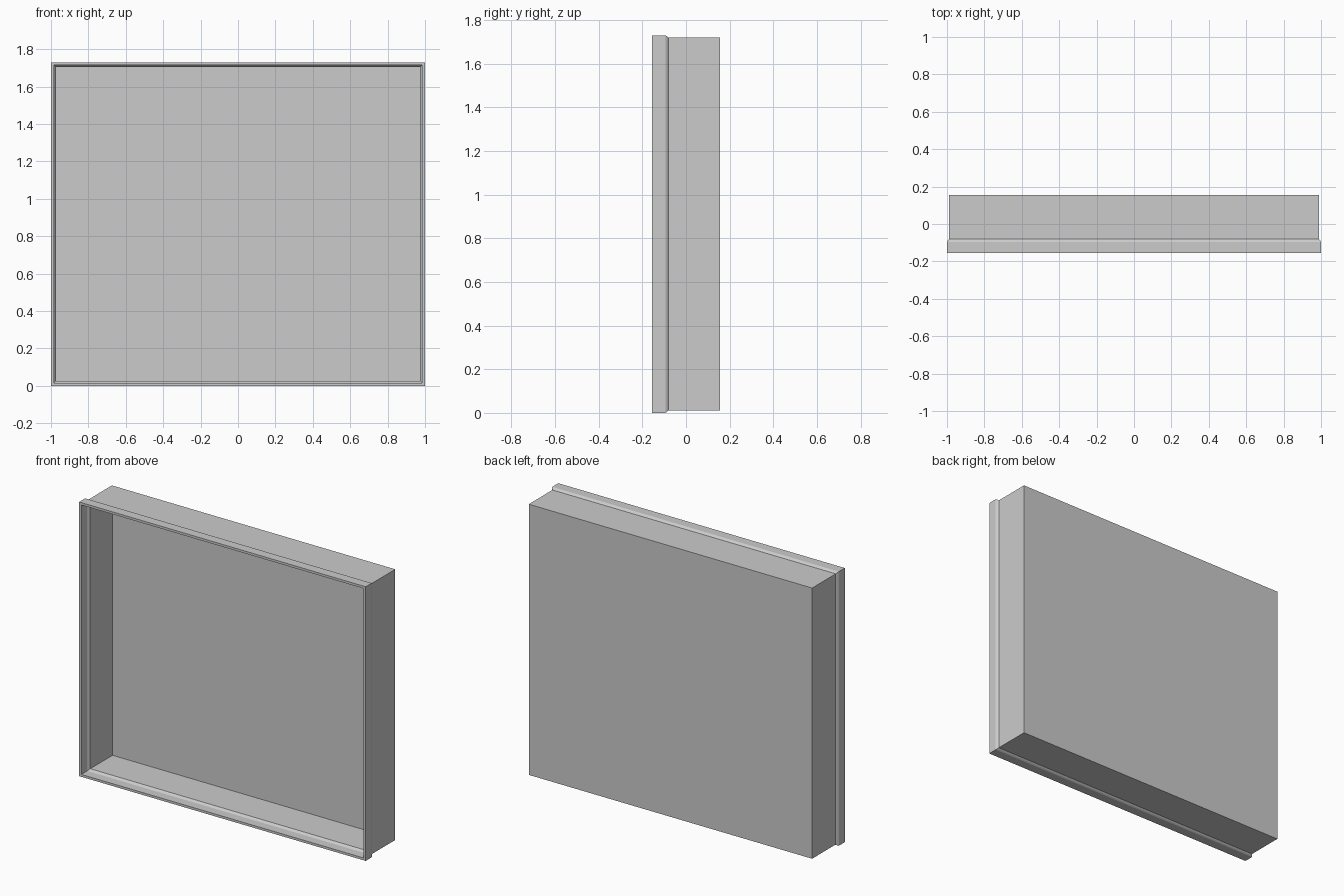
import bpy, bmesh

if "Cube" in bpy.data.objects:
    bpy.data.objects.remove(bpy.data.objects["Cube"])

W, H = 1.0, 1.73          # half width, full height of the rim
T = 0.015                 # wall thickness

# Wall profile: (inset from the rim outline, depth y), from the back outside,
# round the open front edge, to the back inside
profile = [
    (0.011, 0.155),
    (0.011, -0.080),
    (0.004, -0.088),
    (0.000, -0.095),
    (0.000, -0.155),
    (T, -0.155),
    (T, -0.097),
    (T + 0.004, -0.090),
    (T + 0.011, -0.082),
    (T + 0.011, 0.155 - T),
]

bm = bmesh.new()


def ring(inset, y):
    x, lo, hi = W - inset, inset, H - inset
    return [bm.verts.new(p) for p in ((-x, y, lo), (x, y, lo), (x, y, hi), (-x, y, hi))]


# Rectangular rings joined into walls with a stepped rim
rings = [ring(*p) for p in profile]
for a, b in zip(rings, rings[1:]):
    for i in range(4):
        j = (i + 1) % 4
        bm.faces.new((a[i], a[j], b[j], b[i]))

# Back panel, outside and inside
bm.faces.new(rings[0])
bm.faces.new(rings[-1])
bmesh.ops.recalc_face_normals(bm, faces=bm.faces)

mesh = bpy.data.meshes.new("open_tray")
bm.to_mesh(mesh)
bm.free()
tray = bpy.data.objects.new("open_tray", mesh)
bpy.context.collection.objects.link(tray)
